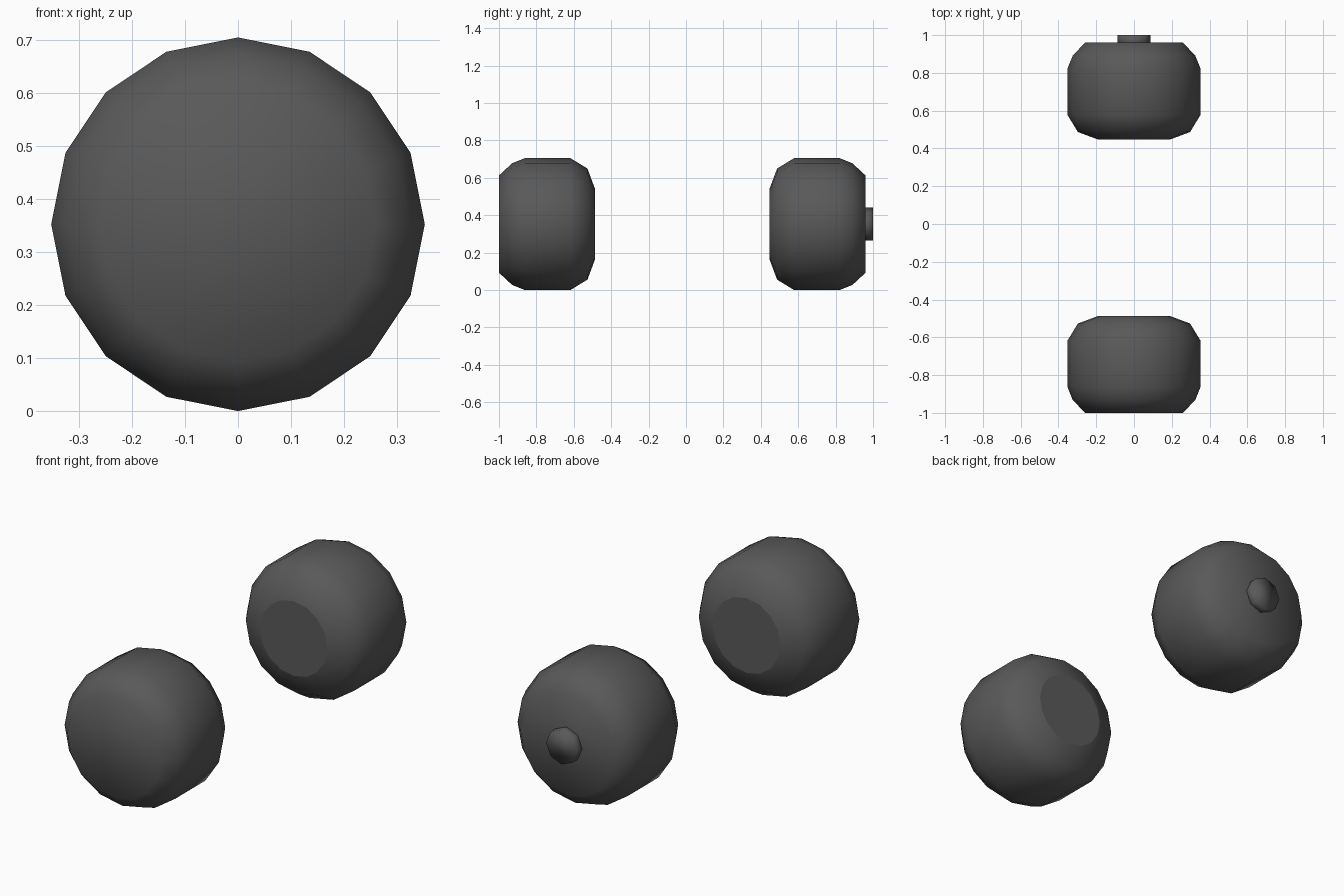
import bpy, bmesh, math

cube = bpy.data.objects.get("Cube")
if cube:
    bpy.data.objects.remove(cube)

CENTRE_Z = 0.3525
rubber = bpy.data.materials.new("dark_grey")
rubber.use_nodes = True
rubber.diffuse_color = (0.1, 0.1, 0.1, 1)
rubber.node_tree.nodes["Principled BSDF"].inputs["Base Color"].default_value = rubber.diffuse_color


def lathe(name, profile, sides, y, direction, flat_end=False):
    """Spin (depth, radius) pairs about the y axis, with both ends capped."""
    bm = bmesh.new()
    rings = []
    for depth, radius in profile:
        angles = [2 * math.pi * i / sides for i in range(sides)]
        rings.append([bm.verts.new((radius * math.sin(a), y + direction * depth,
                                    CENTRE_Z + radius * math.cos(a))) for a in angles])
    for a, b in zip(rings, rings[1:]):
        for i in range(sides):
            j = (i + 1) % sides
            bm.faces.new((a[i], a[j], b[j], b[i]))
    bm.faces.new(rings[0])
    end = bm.faces.new(rings[-1])
    for face in bm.faces:
        face.smooth = True
    end.smooth = not flat_end
    bmesh.ops.recalc_face_normals(bm, faces=bm.faces)
    mesh = bpy.data.meshes.new(name)
    bm.to_mesh(mesh)
    bm.free()
    mesh.materials.append(rubber)
    obj = bpy.data.objects.new(name, mesh)
    bpy.context.collection.objects.link(obj)


# Tyre section from the outer face to the flat inner face
tyre = [(0, 0.26), (0.07, 0.325), (0.138, 0.3525),
        (0.382, 0.3525), (0.473, 0.297), (0.513, 0.19)]
lathe("front_wheel", tyre, 16, -1.0, 1, flat_end=True)
lathe("rear_wheel", tyre, 16, 0.96, -1, flat_end=True)

# Small hub on the outer face of the rear wheel
lathe("rear_hub", [(0, 0.088), (0.06, 0.088)], 8, 1.0, -1)
